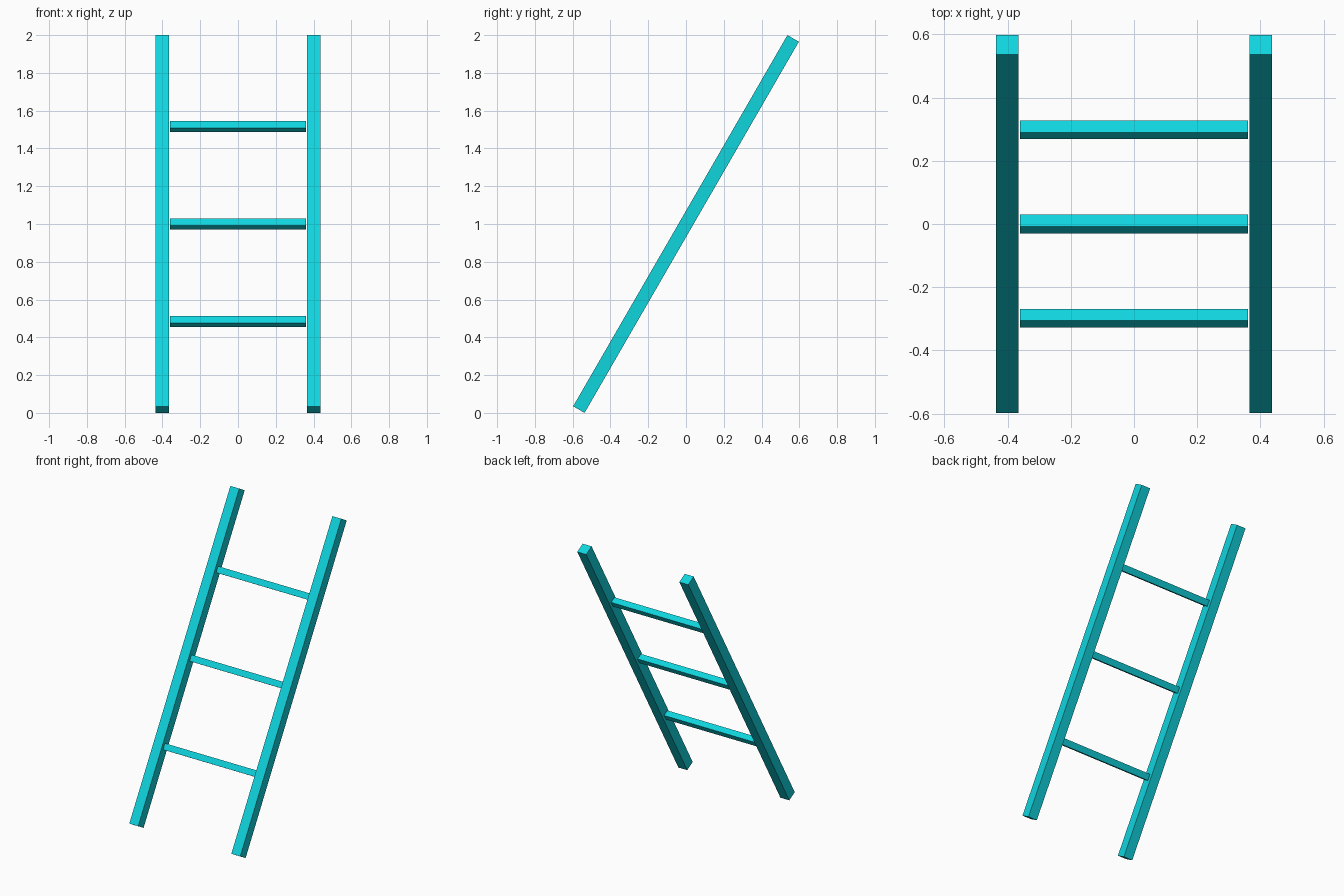
import bpy, math
from mathutils import Matrix, Vector

if "Cube" in bpy.data.objects:
    bpy.data.objects.remove(bpy.data.objects["Cube"])

LEAN = Matrix.Rotation(math.radians(-30), 4, 'X')   # ladder leans back toward +y
CENTRE = Vector((0, 0, 1))

cyan = bpy.data.materials.new("bright_cyan")
cyan.diffuse_color = (0.005, 0.66, 0.73, 1)
cyan.use_nodes = True
cyan.node_tree.nodes["Principled BSDF"].inputs["Base Color"].default_value = cyan.diffuse_color


def bar(name, size, x, along):
    """Box placed in the leaning ladder plane."""
    bpy.ops.mesh.primitive_cube_add(size=1)
    ob = bpy.context.object
    ob.name = name
    ob.data.transform(LEAN @ Matrix.Diagonal((*size, 1)))
    ob.location = CENTRE + LEAN @ Vector((x, 0, along))
    ob.data.materials.append(cyan)


# side rails
for side, x in (("left", -0.401), ("right", 0.401)):
    bar(side + "_rail", (0.07, 0.07, 2.269), x, 0)

# square rungs, stopping just short of the rails
for name, along in (("lower", -0.595), ("middle", 0), ("upper", 0.595)):
    bar(name + "_rung", (0.72, 0.043, 0.043), 0, along)
